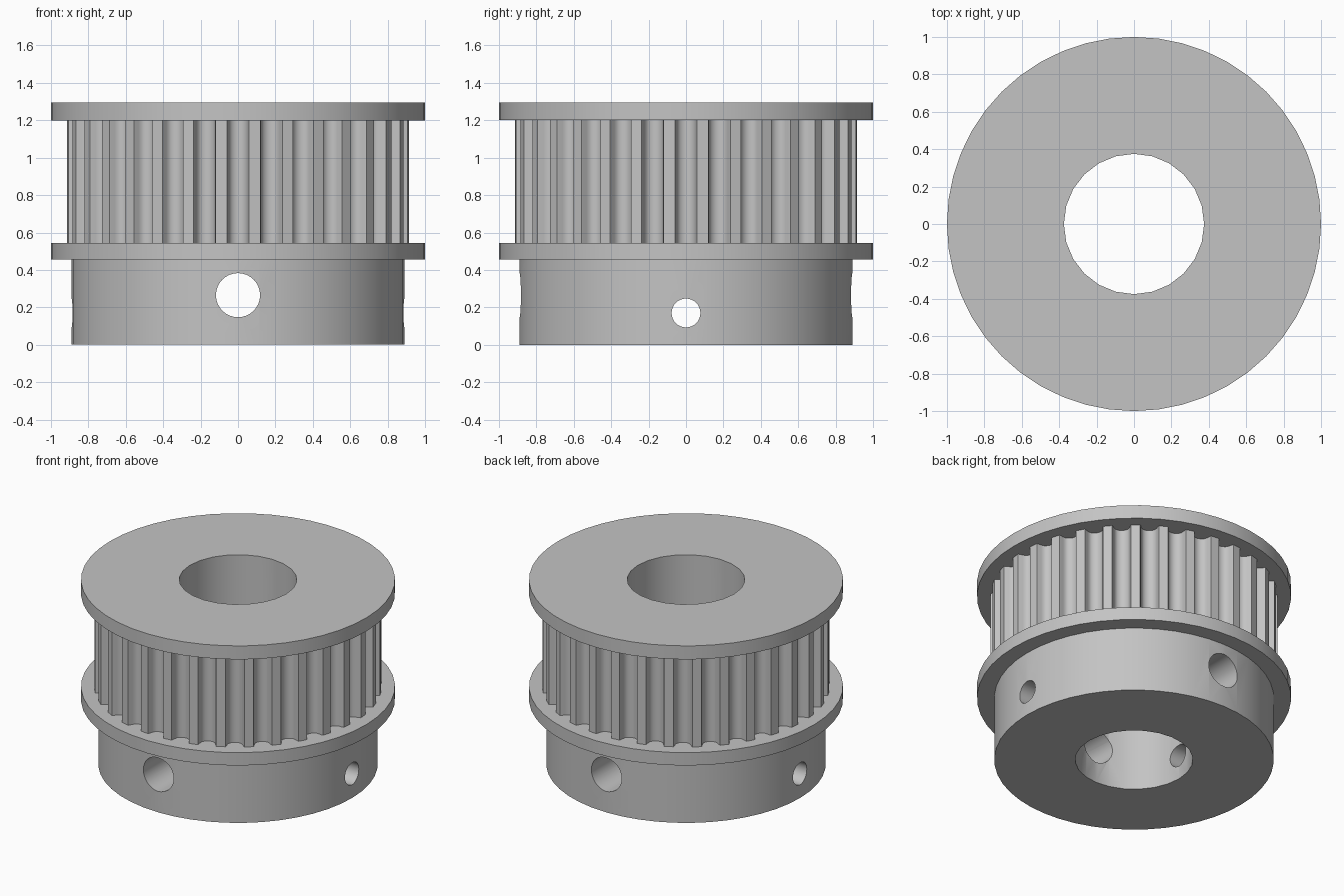
import bpy
import bmesh
from math import cos, sin, pi, radians

default = bpy.data.objects.get("Cube")
if default:
    bpy.data.objects.remove(default, do_unlink=True)

TEETH = 32
BELT_RADIUS = 0.915

metal = bpy.data.materials.new("grey metal")
metal.use_nodes = True
grey = (0.55, 0.55, 0.55, 1)
metal.diffuse_color = grey
metal.node_tree.nodes["Principled BSDF"].inputs["Base Color"].default_value = grey


def prism(name, outline, z0, z1):
    """Solid with a flat outline, extruded from z0 to z1."""
    bm = bmesh.new()
    base = bm.faces.new([bm.verts.new((x, y, z0)) for x, y in outline])
    top = bmesh.ops.extrude_face_region(bm, geom=[base])["geom"]
    bmesh.ops.translate(bm, vec=(0, 0, z1 - z0),
                        verts=[v for v in top if isinstance(v, bmesh.types.BMVert)])
    bmesh.ops.recalc_face_normals(bm, faces=bm.faces)
    mesh = bpy.data.meshes.new(name)
    bm.to_mesh(mesh)
    bm.free()
    mesh.materials.append(metal)
    obj = bpy.data.objects.new(name, mesh)
    bpy.context.collection.objects.link(obj)
    return obj


def circle(radius, sides):
    return [(radius * cos(2 * pi * i / sides), radius * sin(2 * pi * i / sides))
            for i in range(sides)]


def toothed_outline():
    """Round-bottomed belt grooves, one centred on each axis."""
    half = [(0.060, 0), (0.055, 0.012), (0.050, 0.032), (0.042, 0.050),
            (0.033, 0.059), (0.023, 0.065), (0.012, 0.069)]
    groove = [(-w, d) for w, d in half] + [(0, 0.0705)] + [(w, d) for w, d in reversed(half)]
    points = []
    for i in range(TEETH):
        a = 2 * pi * i / TEETH
        for across, depth in groove:
            r = (BELT_RADIUS ** 2 - across ** 2) ** 0.5 - depth
            points.append((r * cos(a) - across * sin(a), r * sin(a) + across * cos(a)))
    return points


def combine(target, other, operation):
    mod = target.modifiers.new(operation, "BOOLEAN")
    mod.operation = operation
    mod.solver = "EXACT"
    mod.object = other
    bpy.context.view_layer.objects.active = target
    bpy.ops.object.modifier_apply(modifier=mod.name)
    bpy.data.objects.remove(other, do_unlink=True)


# Hub, two flanges and the toothed belt seat, fused into one solid
pulley = prism("timing_pulley", circle(0.89, 48), 0, 0.50)
combine(pulley, prism("lower_flange", circle(1, 48), 0.455, 0.545), "UNION")
combine(pulley, prism("belt_seat", toothed_outline(), 0.48, 1.25), "UNION")
combine(pulley, prism("upper_flange", circle(1, 48), 1.2, 1.295), "UNION")

# Shaft bore
combine(pulley, prism("shaft_bore", circle(0.375, 24), -0.2, 1.5), "DIFFERENCE")

# Cross holes through the hub: large front to back, small side to side
for name, radius, height, turn in (("large_hole", 0.118, 0.265, (radians(90), 0, 0)),
                                   ("small_hole", 0.077, 0.17, (0, radians(90), 0))):
    cutter = prism(name, circle(radius, 32), -1.2, 1.2)
    cutter.rotation_euler = turn
    cutter.location.z = height
    bpy.context.view_layer.update()
    combine(pulley, cutter, "DIFFERENCE")

bpy.ops.object.select_all(action="DESELECT")
pulley.select_set(True)
bpy.context.view_layer.objects.active = pulley
bpy.ops.object.shade_smooth_by_angle(angle=radians(30))
